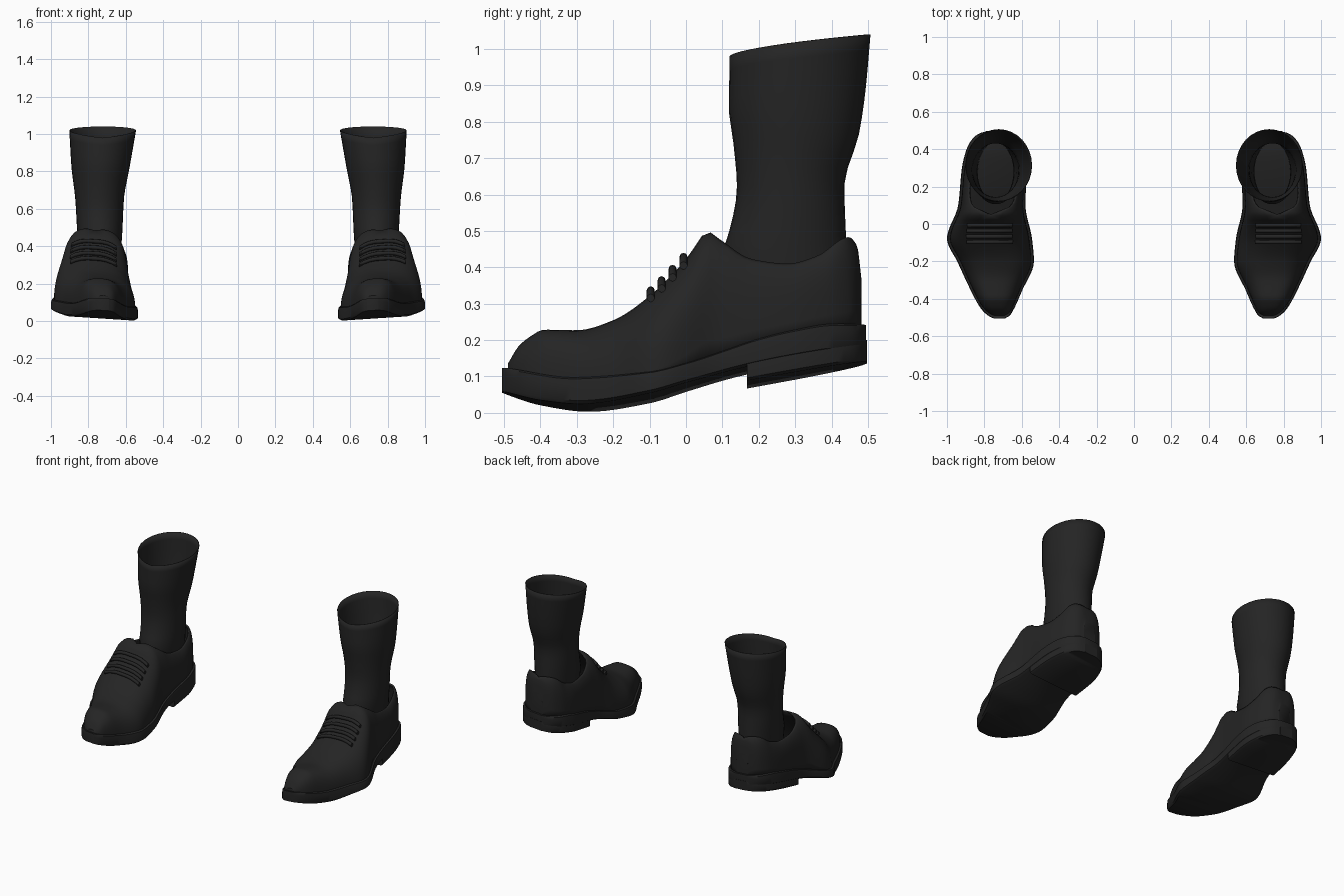
import bpy, bmesh, math

cube = bpy.data.objects.get("Cube")
if cube:
    bpy.data.objects.remove(cube, do_unlink=True)

black = bpy.data.materials.new("soft_black")
black.use_nodes = True
black.diffuse_color = (0.018, 0.018, 0.018, 1)
black.node_tree.nodes["Principled BSDF"].inputs["Base Color"].default_value = black.diffuse_color


def smooth(keys, t):
    """Monotone cubic through (position, value) keys."""
    n = len(keys)
    if t <= keys[0][0]:
        return keys[0][1]
    if t >= keys[-1][0]:
        return keys[-1][1]
    slope = [(keys[i + 1][1] - keys[i][1]) / (keys[i + 1][0] - keys[i][0]) for i in range(n - 1)]

    def tangent(i):
        if i == 0 or i == n - 1:
            return slope[min(i, n - 2)]
        a, b = slope[i - 1], slope[i]
        return 2 * a * b / (a + b) if a * b > 0 else 0

    i = max(k for k in range(n - 1) if keys[k][0] <= t)
    h = keys[i + 1][0] - keys[i][0]
    u = (t - keys[i][0]) / h
    return (keys[i][1] * (1 + 2 * u) * (1 - u) ** 2 + keys[i + 1][1] * u * u * (3 - 2 * u)
            + h * (tangent(i) * u * (1 - u) ** 2 - tangent(i + 1) * u * u * (1 - u)))


# Shoe shape along its length
INNER = [(-.505, .69), (-.49, .665), (-.45, .64), (-.36, .60), (-.2, .535), (-.08, .545), (.1, .58),
         (.3, .575), (.4, .595), (.46, .63), (.485, .665), (.495, .70)]
OUTER = [(-.505, .75), (-.49, .78), (-.45, .82), (-.36, .87), (-.2, .945), (-.08, 1), (.1, .94),
         (.3, .92), (.4, .895), (.46, .86), (.485, .825), (.495, .79)]
SOLE_TOP = [(-.505, .125), (-.3, .09), (-.1, .1), (0, .125), (.1, .16), (.2, .195), (.3, .22), (.4, .237), (.5, .24)]
SOLE_BOTTOM = [(-.505, .06), (-.4, .03), (-.28, .016), (-.1, .04), (0, .07), (.16, .115), (.5, .18)]
HEEL_BOTTOM = [(.16, .077), (.5, .14)]
RIDGE = [(-.488, .14), (-.46, .185), (-.43, .21), (-.39, .23), (-.3, .228), (-.2, .255), (-.1, .32), (0, .42),
         (.06, .495), (.1, .465), (.18, .415), (.28, .403), (.36, .425), (.45, .48), (.47, .46), (.482, .37)]
ROUNDNESS = [(-.5, .7), (-.1, .8), (.06, .6), (.2, .5), (.5, .5)]
COLLAR_ANGLE = [(.06, 90), (.085, 72), (.12, 58), (.2, 52), (.4, 52), (.44, 62), (.462, 90)]


def roll(x):
    return (x - .765) * .065


def stations(start, end, count):
    return [start + (end - start) * (1 - math.cos(math.pi * i / count)) / 2 for i in range(count + 1)]


def finish(name, bm, angle=40, thickness=0):
    bmesh.ops.remove_doubles(bm, verts=bm.verts, dist=.0005)
    bmesh.ops.recalc_face_normals(bm, faces=bm.faces)
    mesh = bpy.data.meshes.new(name)
    bm.to_mesh(mesh)
    bm.free()
    obj = bpy.data.objects.new(name, mesh)
    bpy.context.collection.objects.link(obj)
    mesh.materials.append(black)
    if thickness:
        mod = obj.modifiers.new("thickness", 'SOLIDIFY')
        mod.thickness = thickness
        mod.offset = -1
    mod = obj.modifiers.new("pair", 'MIRROR')
    mod.use_mirror_merge = False
    bpy.ops.object.select_all(action='DESELECT')
    obj.select_set(True)
    bpy.context.view_layer.objects.active = obj
    bpy.ops.object.shade_smooth_by_angle(angle=math.radians(angle))
    return obj


def loft(bm, rows, closed=True, caps=True):
    rings = [[bm.verts.new(p) for p in row] for row in rows]
    n = len(rows[0])
    for a, b in zip(rings, rings[1:]):
        for i in range(n if closed else n - 1):
            j = (i + 1) % n
            bm.faces.new((a[i], a[j], b[j], b[i]))
    if caps:
        bm.faces.new(rings[0])
        bm.faces.new(rings[-1])


# Sole and heel block: slabs swept along the foot outline
def slab(name, ys, top, bottom):
    rows = []
    for y in ys:
        xi, xo = smooth(INNER, y), smooth(OUTER, y)
        zt, zb = smooth(top, y), smooth(bottom, y)
        w, h = xo - xi, zt - zb
        profile = [(.045, 1), (.01, .93), (0, .7), (0, .12), (.03, 0)]
        side = [(xi + w * f, zb + h * g) for f, g in profile]
        side += [(xo - w * f, zb + h * g) for f, g in reversed(profile)]
        rows.append([(x, y, z + roll(x)) for x, z in side])
    bm = bmesh.new()
    loft(bm, rows)
    finish(name, bm)


slab("shoe_sole", stations(-.505, .495, 56), SOLE_TOP, SOLE_BOTTOM)
slab("shoe_heel", stations(.167, .497, 24), [(k, z + .02) for k, z in SOLE_BOTTOM], HEEL_BOTTOM)


# Leather upper: arched sections that open into the collar
def upper_point(y, side, fraction):
    sy = y / .972
    xi, xo = smooth(INNER, sy), smooth(OUTER, sy)
    half, centre = (xo - xi) * .465, (xi + xo) / 2
    base = smooth(SOLE_TOP, sy) - .02
    p = smooth(ROUNDNESS, y)
    limit = math.radians(smooth(COLLAR_ANGLE, y))
    a = limit * fraction
    rise = (smooth(RIDGE, y) - base) / math.sin(limit) ** p
    x = centre + side * half * max(math.cos(a), 0) ** p
    if fraction == 1 and limit > math.radians(89.9):
        x = centre
    return (x, y, base + rise * math.sin(a) ** p + roll(x))


bm = bmesh.new()
ys = stations(-.489, .482, 64)
steps = [(i / 14) ** 1.3 for i in range(15)]
for side in (-1, 1):
    loft(bm, [[upper_point(y, side, f) for f in steps] for y in ys], closed=False, caps=False)
for y in (ys[0], ys[-1]):
    outline = [upper_point(y, -1, f) for f in steps] + [upper_point(y, 1, f) for f in reversed(steps[:-1])]
    bm.faces.new([bm.verts.new(p) for p in outline])
finish("shoe_upper", bm, 50, .01)

# Laces: four short tubes lying across the instep
bm = bmesh.new()
for k in range(4):
    y = -.09 + .03 * k
    path = [upper_point(y, -1, f) for f in (.66, .75, .85, .94)]
    path += [upper_point(y, 1, f) for f in (.94, .85, .75, .66)]
    rows = []
    for x, py, z in path:
        ring = [math.tau * i / 8 for i in range(8)]
        rows.append([(x, py - .007 + .011 * math.cos(t), z + .007 + .011 * math.sin(t)) for t in ring])
    loft(bm, rows)
finish("shoe_laces", bm, 50)

# Sock: open tube with a slanted top edge
FRONT = [(.25, .12), (.45, .105), (.52, .125), (.62, .14), (.75, .13), (.85, .118), (1, .12)]
BACK = [(.25, .44), (.45, .44), (.62, .435), (.75, .475), (.85, .492), (1, .507)]
SOCK_IN = [(.25, .64), (.45, .62), (.65, .61), (.81, .58), (1, .545)]
SOCK_OUT = [(.25, .84), (.45, .858), (.65, .87), (.81, .89), (1, .902)]
rows = []
for i in range(19):
    z = .25 + .75 * i / 18
    y0, y1, x0, x1 = (smooth(t, z) for t in (FRONT, BACK, SOCK_IN, SOCK_OUT))
    row = []
    for k in range(32):
        t = math.tau * k / 32
        along = (1 + math.sin(t)) / 2
        lift = (along ** .6 * .06 - .02) * max(0, (z - .6) / .4)
        row.append(((x0 + x1) / 2 + (x1 - x0) / 2 * math.cos(t), y0 + (y1 - y0) * along, z + lift))
    rows.append(row)
bm = bmesh.new()
loft(bm, rows, caps=False)
finish("sock", bm, 50, .004)
